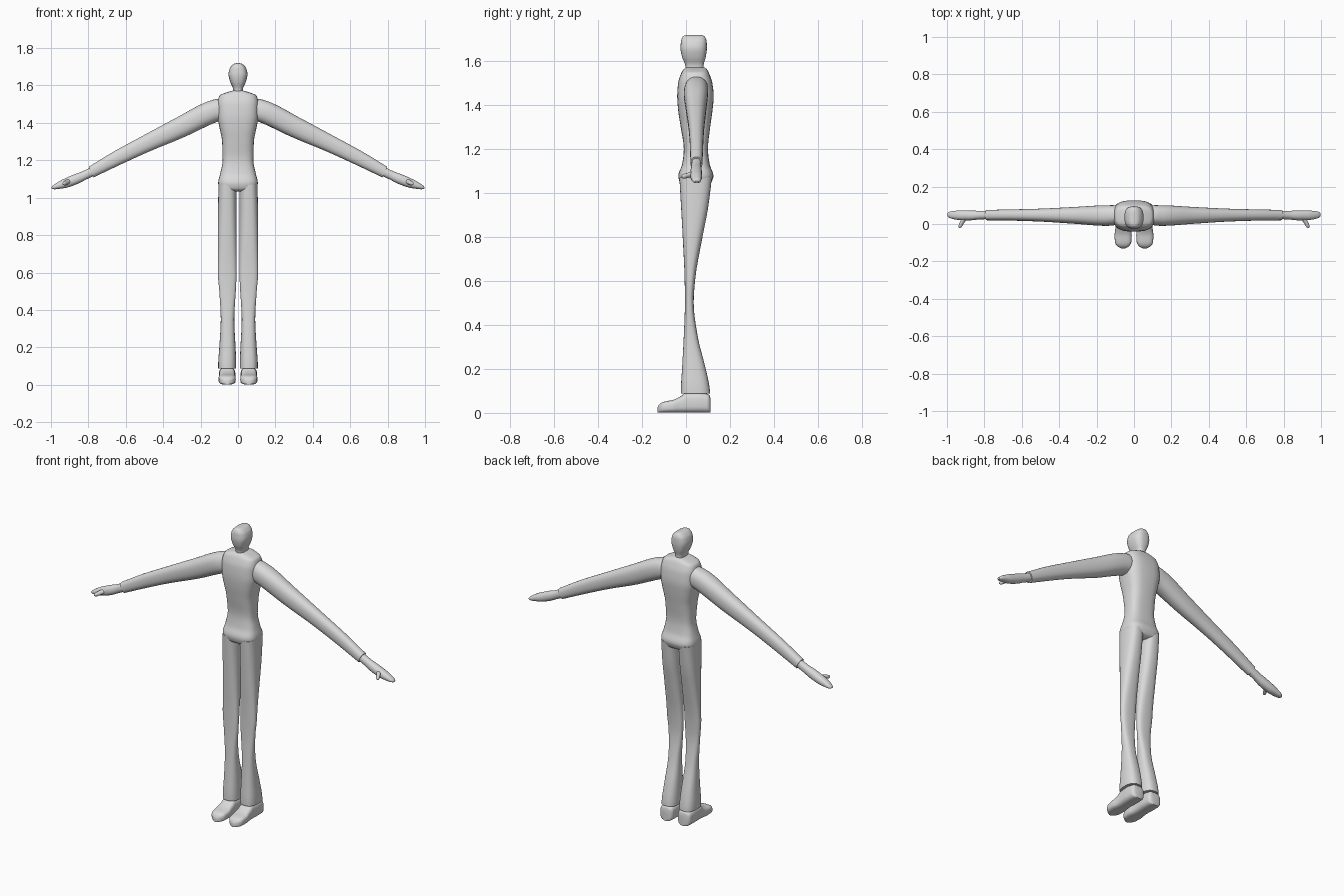
import bpy
import bmesh
import math
from mathutils import Vector

if "Cube" in bpy.data.objects:
    bpy.data.objects.remove(bpy.data.objects["Cube"], do_unlink=True)

X, Y, Z = Vector((1, 0, 0)), Vector((0, 1, 0)), Vector((0, 0, 1))

# One plain grey for the whole figure
grey = bpy.data.materials.new("plain grey")
grey.use_nodes = True
colour = (0.7, 0.7, 0.7, 1)
grey.diffuse_color = colour
grey.node_tree.nodes["Principled BSDF"].inputs["Base Color"].default_value = colour


def smooth_rows(rows, steps):
    """Monotone cubic interpolation of section rows (centre x, y, z, half u, half v)."""
    t = [0.0]
    for a, b in zip(rows, rows[1:]):
        t.append(t[-1] + (Vector(b[:3]) - Vector(a[:3])).length)
    count = len(rows)
    columns = []
    for values in zip(*rows):
        slope = [(values[i + 1] - values[i]) / (t[i + 1] - t[i]) for i in range(count - 1)]
        tangent = [slope[0]]
        for a, b in zip(slope, slope[1:]):
            tangent.append(2 * a * b / (a + b) if a * b > 0 else 0.0)
        tangent.append(slope[-1])
        column = []
        for i in range(count - 1):
            h = t[i + 1] - t[i]
            for k in range(steps):
                s = k / steps
                r = 1 - s
                column.append(r * r * (1 + 2 * s) * values[i] + s * s * (1 + 2 * r) * values[i + 1]
                              + s * r * h * (r * tangent[i] - s * tangent[i + 1]))
        columns.append(column + [values[-1]])
    return list(zip(*columns))


def loft(name, rows, u, v, power=2.0, sides=32, steps=4, mirror=1):
    """Skin rounded-box sections lying in the u-v plane; mirror=-1 flips x."""
    bm = bmesh.new()
    rings = []
    for x, y, z, hu, hv in smooth_rows(rows, steps):
        ring = []
        for k in range(sides):
            a = math.tau * k / sides
            c, s = math.cos(a), math.sin(a)
            p = Vector((x, y, z))
            p += u * hu * math.copysign(abs(c) ** (2 / power), c)
            p += v * hv * math.copysign(abs(s) ** (2 / power), s)
            p.x *= mirror
            ring.append(bm.verts.new(p))
        rings.append(ring)
    for a, b in zip(rings, rings[1:]):
        for k in range(sides):
            n = (k + 1) % sides
            bm.faces.new((a[k], a[n], b[n], b[k]))
    bm.faces.new(rings[0])
    bm.faces.new(rings[-1])
    bmesh.ops.recalc_face_normals(bm, faces=bm.faces)
    mesh = bpy.data.meshes.new(name)
    bm.to_mesh(mesh)
    bm.free()
    mesh.materials.append(grey)
    obj = bpy.data.objects.new(name, mesh)
    bpy.context.scene.collection.objects.link(obj)
    bpy.ops.object.select_all(action="DESELECT")
    obj.select_set(True)
    bpy.context.view_layer.objects.active = obj
    bpy.ops.object.shade_smooth_by_angle(angle=math.radians(45))
    return obj


def upright(table):
    """Rows of (z, inner x, outer x, front y, back y)."""
    return [((a + b) / 2, (f + k) / 2, z, (b - a) / 2, (k - f) / 2) for z, a, b, f, k in table]


def centred(table):
    return upright([(z, -w, w, f, k) for z, w, f, k in table])


# Head and neck
loft("head", centred([
    (1.55, .025, 0, .08), (1.58, .026, -.003, .08), (1.62, .042, -.018, .09),
    (1.66, .051, -.025, .095), (1.69, .045, -.023, .094), (1.71, .03, -.016, .087),
    (1.718, .016, -.005, .076), (1.72, .004, .01, .06)]), X, Y, power=2.7)

# Torso
loft("torso", centred([
    (1.032, .06, .0, .09), (1.045, .098, -.026, .113), (1.08, .106, -.035, .125),
    (1.13, .095, -.018, .108), (1.2, .082, -.01, .1), (1.3, .085, -.024, .11),
    (1.38, .1, -.036, .121), (1.44, .11, -.04, .126), (1.5, .11, -.036, .12),
    (1.545, .1, -.022, .105), (1.562, .065, -.012, .096), (1.572, .03, .0, .085)]),
    X, Y, power=3)

leg = upright([
    (.088, .01, .106, -.023, .11), (.11, .01, .106, -.023, .108), (.2, .013, .1, -.018, .09),
    (.35, .02, .092, -.01, .053), (.5, .012, .1, -.005, .035), (.6, .008, .108, -.006, .041),
    (.8, .008, .108, -.015, .075), (.93, .008, .107, -.022, .1), (1.07, .008, .104, -.03, .118)])

# Foot rows: y, half width, height
foot = [(.058, y, h / 2 + .001, w, h / 2) for y, w, h in [
    (.112, .022, .06), (.108, .034, .078), (.095, .042, .086), (.05, .044, .092),
    (.0, .042, .09), (-.025, .042, .074), (-.06, .046, .058), (-.1, .043, .05),
    (-.12, .03, .04), (-.13, .012, .024)]]

# Sleeve and hand rows: centre x, z, half height, front y, back y
def sideways(table):
    return [(x, (f + k) / 2, z, (k - f) / 2, h) for x, z, h, f, k in table]

arm = sideways([
    (.06, 1.485, .05, .005, .09), (.1, 1.472, .06, -.006, .1), (.15, 1.455, .06, -.01, .1),
    (.3, 1.38, .056, .0, .092), (.5, 1.285, .045, .013, .082), (.65, 1.21, .039, .018, .078),
    (.785, 1.137, .031, .02, .075)])
hand = sideways([
    (.76, 1.149, .024, .026, .07), (.82, 1.12, .024, .025, .07), (.87, 1.098, .027, .02, .072),
    (.92, 1.078, .025, .02, .073), (.96, 1.064, .018, .025, .07), (.985, 1.055, .011, .032, .066),
    (.996, 1.051, .005, .04, .058)])
thumb = [(.895, .04, 1.09, .016, .014), (.915, .015, 1.083, .013, .012),
         (.927, -.008, 1.077, .011, .011), (.931, -.018, 1.076, .007, .007),
         (.932, -.021, 1.076, .002, .002)]
tilt = Vector((.44, 0, .9)).normalized()

for side, sign in (("left", 1), ("right", -1)):
    loft(side + "_leg", leg, X, Y, power=2.6, mirror=sign)
    loft(side + "_foot", foot, X, Z, power=3.2, mirror=sign)
    loft(side + "_arm", arm, Y, tilt, power=2.3, mirror=sign)
    loft(side + "_hand", hand, Y, tilt, power=2.2, sides=24, mirror=sign)
    loft(side + "_thumb", thumb, X, Z, sides=16, mirror=sign)
